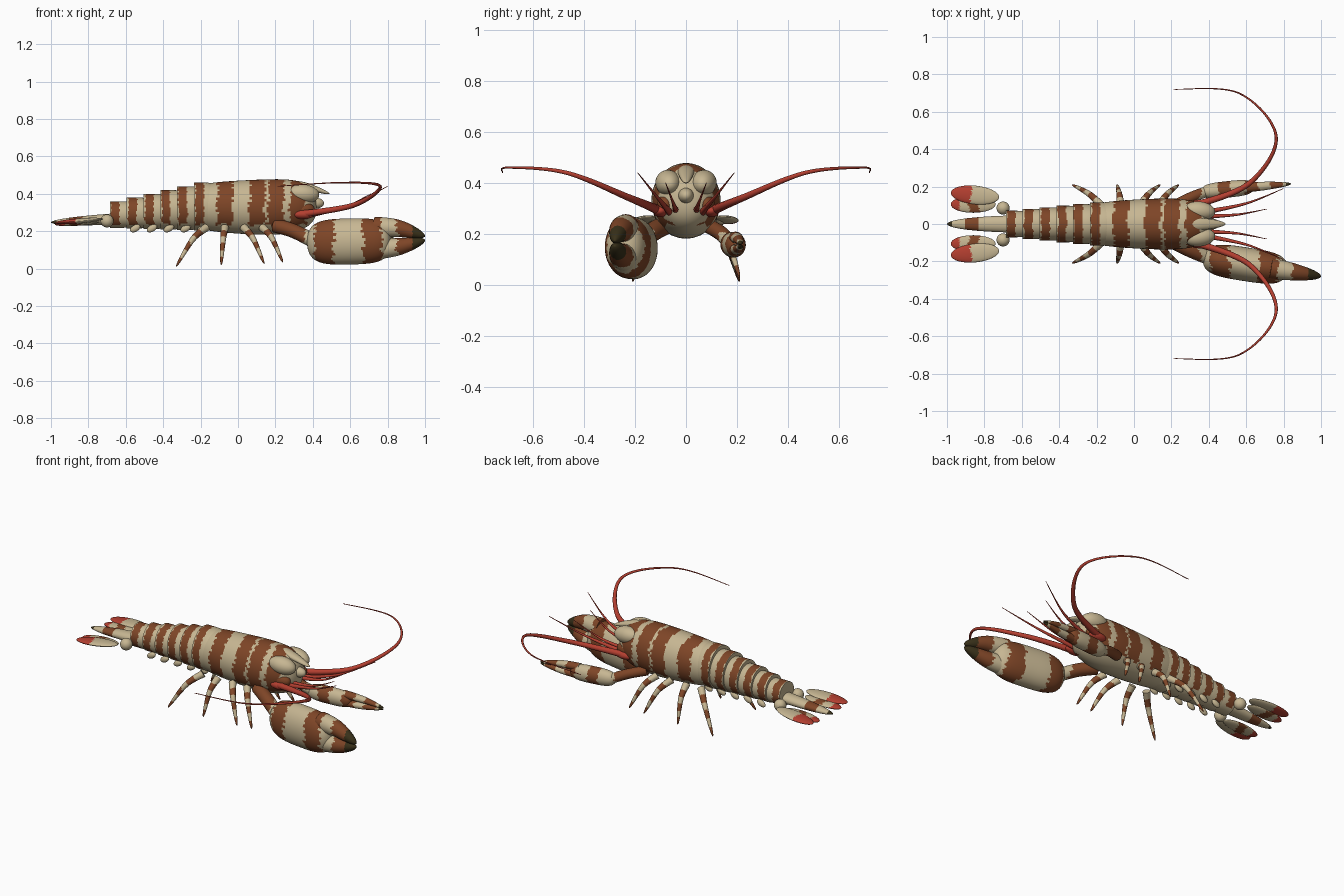
import bpy, bmesh, math
from mathutils import Vector, Matrix

cube = bpy.data.objects.get("Cube")
if cube:
    bpy.data.objects.remove(cube)


def material(name, red, green, blue):
    mat = bpy.data.materials.new(name)
    mat.use_nodes = True
    colour = (red, green, blue, 1)
    mat.diffuse_color = colour
    mat.node_tree.nodes["Principled BSDF"].inputs["Base Color"].default_value = colour
    return mat


CREAM, BROWN, RED, DARK = range(4)
MATERIALS = [material("cream shell", .57, .47, .29),
             material("rust brown", .21, .06, .02),
             material("coral red", .46, .05, .03),
             material("dark tip", .04, .03, .01)]


# Thickness rules along a part, from its start (zero) to its end (one)
def even(t):
    return 1


def oval(t):
    return math.sqrt(max(0, 1 - abs(2 * t - 1) ** 3))


def finger(t):
    return (1 - t * t) ** .7


def whip(t):
    return .1 + .9 * (1 - t) ** 1.5


def limb(t):
    return (1 - t) ** .5


def shell(t):
    return math.sqrt(1 - t ** 6) * (.83 + .17 * math.sin(math.pi * t))


def segment(t):
    return 1 - .08 * t ** 6


# Colour rules, from a face centre to a material
def plain(index):
    return lambda centre: index


def striped(centres, half, belly=-1, tip=2):
    """Ragged brown stripes across x, with a cream belly and a dark tip."""
    def rule(c):
        if c.x > tip:
            return DARK
        ragged = math.sin(70 * abs(c.y) + 55 * c.z) + math.sin(190 * c.z + 60 * c.y)
        x = c.x + half * ragged / 7
        if c.z < belly + half * math.sin(60 * c.x) / 7:
            return CREAM
        return BROWN if any(abs(x - middle) < half for middle in centres) else CREAM
    return rule


def ringed(start, end, count):
    """Alternating rings from the hip to the foot."""
    span = end - start

    def rule(c):
        along = max(0, (c - start).dot(span) / span.length_squared)
        return BROWN if int(along * count) % 2 else CREAM
    return rule


def telson_colour(c):
    if c.x < -.97:
        return DARK
    return BROWN if -.9 < c.x < -.83 else CREAM


def outer_fan_colour(c):
    return RED if c.x < abs(c.y) / 4 - .91 else CREAM


def inner_fan_colour(c):
    if c.x < -.93:
        return RED
    return BROWN if -.87 < c.x + abs(c.y) / 3 - .02 * 1 < -.82 else CREAM


def finish(name, bm, rule):
    bmesh.ops.recalc_face_normals(bm, faces=bm.faces)
    for face in bm.faces:
        face.material_index = rule(face.calc_center_median())
    mesh = bpy.data.meshes.new(name)
    bm.to_mesh(mesh)
    bm.free()
    for mat in MATERIALS:
        mesh.materials.append(mat)
    part = bpy.data.objects.new(name, mesh)
    bpy.context.collection.objects.link(part)
    bpy.ops.object.select_all(action='DESELECT')
    part.select_set(True)
    bpy.context.view_layer.objects.active = part
    bpy.ops.object.shade_smooth_by_angle(angle=math.radians(45))


def spline(points, steps):
    """Smooth curve through the points."""
    points = [Vector(p) for p in points]
    padded = [points[0], *points, points[-1]]
    curve = []
    for a, b, c, d in zip(padded, padded[1:], padded[2:], padded[3:]):
        for k in range(steps):
            t = k / steps
            curve.append(b + ((c - a) * t + (2 * a - 5 * b + 4 * c - d) * t * t
                              + (3 * b - a - 3 * c + d) * t ** 3) / 2)
    return curve + [points[-1]]


def tube(name, points, width, height, profile, rule, sides=16, steps=12):
    """Loft an ellipse along a curve, scaled by the thickness rule."""
    curve = spline(points, steps)
    last = len(curve) - 1
    bm = bmesh.new()
    rings = []
    for i, centre in enumerate(curve):
        tangent = curve[min(i + 1, last)] - curve[max(i - 1, 0)]
        side = Vector((0, 0, 1)).cross(tangent).normalized()
        up = tangent.cross(side).normalized()
        scale = max(profile(i / last), .04)
        angles = [math.tau * k / sides for k in range(sides)]
        rings.append([bm.verts.new(centre + scale * (side * width * math.cos(a)
                                                     + up * height * math.sin(a))) for a in angles])
    for ring, following in zip(rings, rings[1:]):
        for k in range(sides):
            n = (k + 1) % sides
            bm.faces.new((ring[k], ring[n], following[n], following[k]))
    bm.faces.new(rings[0])
    bm.faces.new(rings[-1])
    finish(name, bm, rule)


def ellipsoid(name, location, size, rule, turn=0, tilt=0):
    bm = bmesh.new()
    placing = (Matrix.Translation(location) @ Matrix.Rotation(turn, 4, 'Z')
               @ Matrix.Rotation(tilt, 4, 'Y') @ Matrix.Diagonal((*size, 1)))
    bmesh.ops.create_uvsphere(bm, u_segments=32, v_segments=24, radius=1, matrix=placing)
    finish(name, bm, rule)


def claw(name, shoulder, elbow, wrist, palm_end, tip, width, height, centres, half):
    """Arm, oval palm, and two fingers that close at the tip."""
    wrist, palm_end, tip = Vector(wrist), Vector(palm_end), Vector(tip)
    inside_palm = wrist.lerp(palm_end, .1)
    thickness = .02 + width / 5
    tube(f"{name}_arm", [shoulder, elbow, inside_palm], thickness, thickness, even,
         striped([shoulder[0], elbow[0]], .05), sides=24)
    colours = striped(centres, half, tip=tip.x - height * .55)
    tube(f"{name}_palm", [wrist, palm_end], width, height, oval, colours, sides=48, steps=60)
    base = wrist.lerp(palm_end, .8)
    for part, offset in (("hinged", .6), ("fixed", -.36)):
        lift = Vector((0, 0, height * offset))
        path = [base + lift, base.lerp(tip, .5) + lift * .8, tip + lift / 6]
        tube(f"{name}_{part}_finger", path, width * .6, height * .45, finger, colours,
             sides=28, steps=24)


# Carapace and rostrum
tube("carapace", [(-.17, 0, .33), (.2, 0, .33), (.42, 0, .35)], .137, .149, shell,
     striped([-.07, .1, .2, .32], .042, belly=.235), sides=64, steps=36)
tube("rostrum", [(.24, 0, .45), (.36, 0, .44), (.49, 0, .4)], .04, .025, finger, plain(CREAM))
ellipsoid("snout", (.41, 0, .35), (.05, .03, .03), plain(CREAM))

# Abdomen segments, each tucked under the one ahead
LENGTH = .09
for i in range(6):
    rear = LENGTH * i - .685
    top, bottom = .36 + .02 * i, .218 - .003 * i
    middle, front = (top + bottom) / 2, rear + LENGTH + .02
    tube(f"abdomen_segment_{i + 1}", [(rear, 0, middle), (front, 0, middle)],
         .071 + .009 * i, (top - bottom) / 2, segment,
         striped([rear + LENGTH / 3], LENGTH / 4, belly=.235), sides=56, steps=24)

# Tail fan centre
tube("telson", [(-.66, 0, .265), (-1, 0, .247)], .045, .03, finger, telson_colour,
     sides=24, steps=40)

# Mirrored parts
for side, s in (("far", 1), ("near", -1)):
    # Tail fan lobes
    ellipsoid(f"{side}_tail_joint", (-.7, s * .085, .255), (.035, .035, .035), plain(CREAM))
    ellipsoid(f"{side}_outer_tail_fan", (-.85, s * .155, .255), (.13, .05, .014),
              outer_fan_colour, turn=-s * .1, tilt=-.08)
    ellipsoid(f"{side}_inner_tail_fan", (-.86, s * .105, .243), (.12, .045, .014),
              inner_fan_colour, tilt=-.06)

    # Eye hood, cheek and antenna base
    ellipsoid(f"{side}_eye_hood", (.35, s * .07, .4), (.085, .05, .05), plain(CREAM),
              turn=-s * .1, tilt=.1)
    ellipsoid(f"{side}_cheek", (.35, s * .08, .315), (.06, .035, .04), plain(BROWN))
    ellipsoid(f"{side}_antenna_base", (.35, s * .1, .29), (.06, .03, .025), plain(RED))

    # Long sweeping antenna and two short feelers
    tube(f"{side}_long_antenna",
         [(.33, s * .1, .29), (.62, s * .22, .34), (.76, s * .47, .44),
          (.56, s * .7, .46), (.21, s * .72, .44)], .02, .02, whip, plain(RED), sides=10)
    tube(f"{side}_outer_feeler", [(.36, s * .06, .28), (.6, s * .11, .34), (.8, s * .19, .44)],
         .016, .016, whip, plain(RED), sides=10)
    tube(f"{side}_inner_feeler", [(.37, s * .04, .29), (.55, s * .05, .32), (.71, s * .08, .4)],
         .015, .015, whip, plain(RED), sides=10)

    # Walking legs, reaching back or forward from the hip
    for i, reach in enumerate((-.16, -.02, .11, .11)):
        hip = Vector((.1 * i - .17, s * .095, .22))
        foot = Vector((hip.x + reach, s * .21, .012 + .007 * i))
        knee = hip.lerp(foot, .45) + Vector((0, s * .015, .03))
        tube(f"{side}_leg_{i + 1}", [hip, knee, foot], .022, .022, limb,
             ringed(hip, foot, 6), sides=14, steps=20)

    # Swimmerets under the abdomen
    for i in range(5):
        ellipsoid(f"{side}_swimmeret_{i + 1}", (LENGTH * i - .55, s * .055, .215),
                  (.03, .014, .018), plain(CREAM), tilt=-.5)

# Claws of unequal size
claw("large_claw", (.2, -.09, .23), (.3, -.14, .2), (.37, -.18, .14), (.82, -.25, .15),
     (1, -.28, .16), width=.09, height=.123, centres=[.46, .72, .9], half=.05)
claw("small_claw", (.2, .09, .23), (.3, .14, .2), (.36, .17, .16), (.64, .2, .155),
     (.84, .215, .155), width=.044, height=.05, centres=[.48, .63, .76], half=.035)
